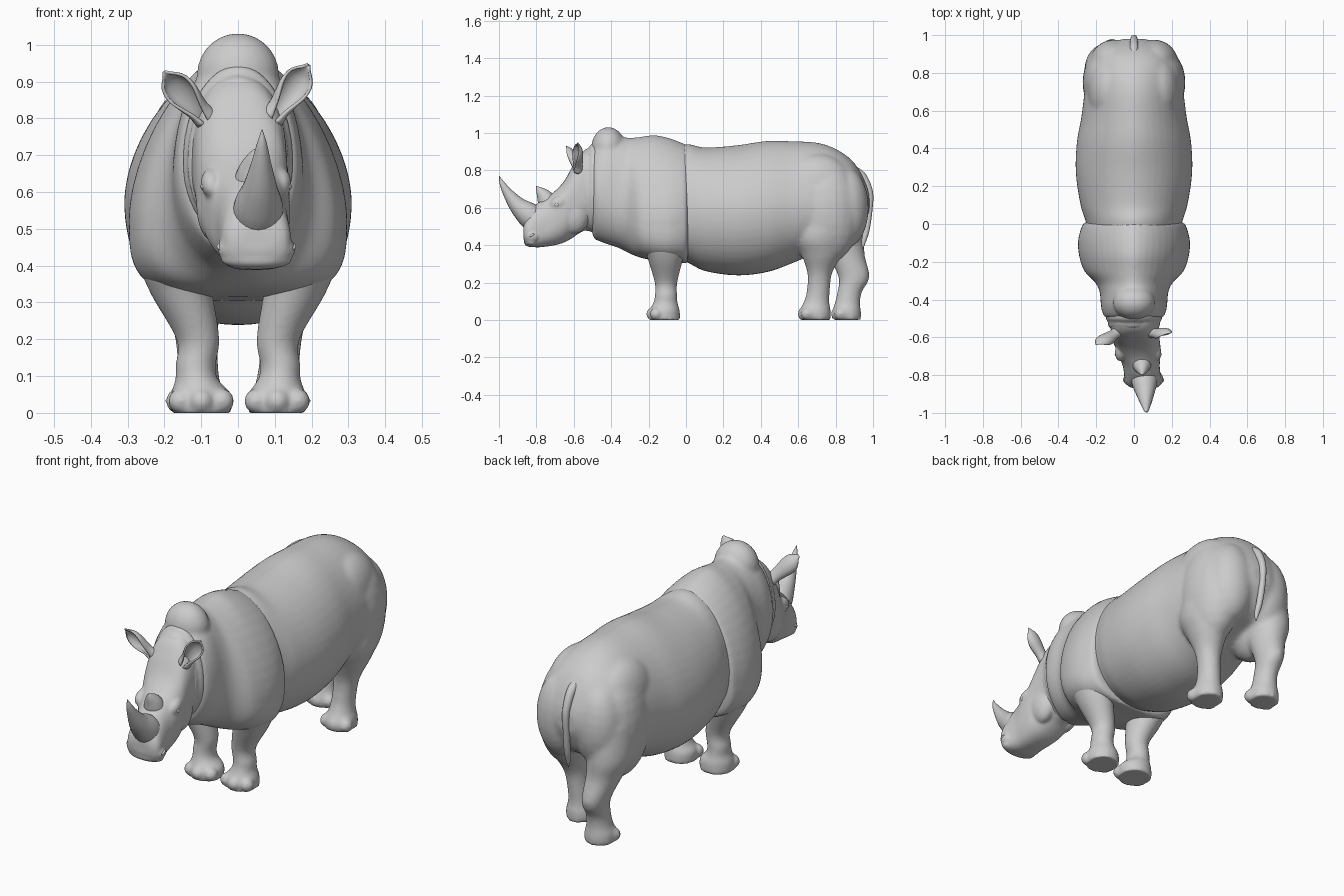
import bpy, bmesh, math
from mathutils import Vector, Matrix


def spow(v, p):
    return math.copysign(abs(v) ** p, v)


def smooth_secs(secs, steps):
    """Catmull-Rom interpolation of section tuples."""
    out = []
    for i in range(len(secs) - 1):
        a, b, c, d = (secs[max(i - 1, 0)], secs[i], secs[i + 1], secs[min(i + 2, len(secs) - 1)])
        for s in range(steps):
            t = s / steps
            out.append([0.5 * (2 * q + (r - p) * t + (2 * p - 5 * q + 4 * r - w) * t * t
                               + (3 * q - p - 3 * r + w) * t ** 3) for p, q, r, w in zip(a, b, c, d)])
    return out + [list(secs[-1])]


def body_ring(s, a):  # y, x, top, bottom, half width, widest z, upper power, lower power
    y, x, zt, zb, hw, zw, pu, pl = s
    up = math.sin(a) >= 0
    p = pu if up else pl
    return Vector((x + hw * spow(math.cos(a), p), y, zw + (zt - zw if up else zw - zb) * spow(math.sin(a), p)))


def leg_ring(s, a):  # z, x, y, x radius, y radius
    z, x, y, rx, ry = s
    return Vector((x + rx * math.cos(a), y + ry * math.sin(a), max(z, 0)))


def loft(bm, secs, ring, n=48, steps=5):
    rows = [[bm.verts.new(ring(s, 2 * math.pi * i / n)) for i in range(n)] for s in smooth_secs(secs, steps)]
    faces = [bm.faces.new((r0[i], r0[(i + 1) % n], r1[(i + 1) % n], r1[i]))
             for r0, r1 in zip(rows, rows[1:]) for i in range(n)]
    faces += [bm.faces.new(rows[0]), bm.faces.new(rows[-1])]
    bmesh.ops.recalc_face_normals(bm, faces=faces)


def ball(bm, c, r, rot=0):
    m = Matrix.Translation(c) @ Matrix.Rotation(rot, 4, 'X') @ Matrix.Diagonal((*r, 1))
    bmesh.ops.create_uvsphere(bm, u_segments=24, v_segments=14, radius=1, matrix=m)


def finish(name, bm, voxel=0, smooth=3):
    me = bpy.data.meshes.new(name)
    bm.to_mesh(me)
    bm.free()
    me.polygons.foreach_set("use_smooth", [True] * len(me.polygons))
    ob = bpy.data.objects.new(name, me)
    bpy.context.collection.objects.link(ob)
    if voxel:
        m = ob.modifiers.new("fuse", 'REMESH')
        m.mode, m.voxel_size, m.use_smooth_shade = 'VOXEL', voxel, True
        s = ob.modifiers.new("soften", 'SMOOTH')
        s.iterations, s.factor = smooth, 0.5
    return ob


def tube(name, pts):
    """Tapered tube through (x, y, z, radius) points."""
    bm = bmesh.new()
    path = smooth_secs(pts, 6)
    rows = []
    for i, (x, y, z, r) in enumerate(path):
        t = Vector(path[min(i + 1, len(path) - 1)][:3]) - Vector(path[max(i - 1, 0)][:3])
        u = t.cross(Vector((1, 0, 0))).normalized()
        w = t.cross(u).normalized()
        rows.append([bm.verts.new(Vector((x, y, z)) + r * (u * math.cos(k * math.pi / 12) + w * math.sin(k * math.pi / 12)))
                     for k in range(24)])
    for r0, r1 in zip(rows, rows[1:]):
        for k in range(24):
            bm.faces.new((r0[k], r0[(k + 1) % 24], r1[(k + 1) % 24], r1[k]))
    bm.faces.new(rows[0])
    bm.faces.new(rows[-1])
    bmesh.ops.recalc_face_normals(bm, faces=bm.faces)
    return finish(name, bm)


def toes(bm, x, y):
    for dx, dy in ((-0.055, -0.045), (0, -0.064), (0.055, -0.045)):
        ball(bm, (x + dx, y + dy, 0.032), (0.034, 0.034, 0.034))


# trunk, haunches and hind legs fused in one skin
bm = bmesh.new()
loft(bm, [(-0.15, 0, .90, .36, .22, .58, 1.05, .9), (0, 0, .94, .31, .252, .58, 1.1, .9),
          (.1, 0, .922, .262, .283, .57, 1.08, .95), (.27, 0, .934, .238, .308, .57, 1.1, .95),
          (.43, 0, .957, .255, .303, .58, 1.12, .95), (.56, 0, .956, .30, .28, .59, 1.1, .95),
          (.7, 0, .948, .36, .262, .61, 1.08, .9), (.8, 0, .915, .40, .25, .62, 1.05, .9),
          (.88, 0, .86, .43, .22, .62, 1, .9), (.93, 0, .795, .47, .175, .62, 1, .9),
          (.965, 0, .72, .54, .11, .62, 1, 1), (.98, 0, .67, .58, .05, .62, 1, 1)], body_ring)
for s in (1, -1):
    ball(bm, (s * .135, .75, .575), (.138, .185, .275))
    ball(bm, (s * .105, .855, .60), (.128, .122, .215))
    ball(bm, (s * .12, .70, .71), (.125, .2, .18))
loft(bm, [(.62, .14, .77, .12, .16), (.45, .152, .72, .112, .14), (.35, .14, .725, .09, .108),
          (.25, .123, .715, .062, .066), (.15, .113, .707, .055, .062), (.09, .11, .697, .06, .07),
          (.05, .11, .690, .073, .084), (0, .11, .690, .075, .084)], leg_ring)
loft(bm, [(.62, -.14, .79, .12, .15), (.45, -.15, .82, .11, .135), (.35, -.135, .855, .085, .1),
          (.23, -.115, .898, .062, .083), (.15, -.11, .875, .055, .066), (.09, -.11, .863, .06, .068),
          (.05, -.11, .86, .073, .075), (0, -.11, .86, .075, .075)], leg_ring)
toes(bm, .11, .692)
toes(bm, -.11, .87)
finish("trunk_and_hind_legs", bm, 0.011, 9)

# shoulder hide with round hump and hanging hem
bm = bmesh.new()
loft(bm, [(-.505, 0, .90, .48, .12, .68, 1, 1), (-.49, 0, .935, .435, .155, .68, 1, 1),
          (-.46, 0, .965, .42, .17, .66, 1, 1), (-.42, 0, .985, .405, .176, .65, 1, .95),
          (-.36, 0, .985, .385, .182, .62, 1.05, .9), (-.31, 0, .974, .36, .205, .58, 1.1, .85),
          (-.25, 0, .978, .335, .262, .54, 1.18, .7), (-.17, 0, .988, .318, .290, .53, 1.2, .6),
          (-.09, 0, .972, .312, .296, .53, 1.18, .57), (-.02, 0, .946, .305, .279, .55, 1.15, .62),
          (.005, 0, .932, .305, .264, .55, 1.15, .7), (.012, 0, .90, .34, .235, .55, 1.15, .8)], body_ring)
ball(bm, (0, -.415, .918), (.112, .092, .113))
finish("shoulder_hide", bm, 0.009, 6)

# front legs
for s, side, cx, r in ((1, "right", .106, .078), (-1, "left", .1, .082)):
    bm = bmesh.new()
    loft(bm, [(.5, s * .185, -.12, .08, .11), (.4, s * .175, -.115, .09, .113), (.32, s * .152, -.11, .083, .092),
              (.2, s * .109, -.107, .058, .06), (.13, s * .115, -.107, .054, .059), (.09, s * .112, -.11, .058, .065),
              (.05, s * cx, -.114, r, .08), (0, s * cx, -.114, r, .082)], leg_ring)
    toes(bm, s * cx, -.114)
    finish("front_leg_" + side, bm, 0.008, 3)

# soft folds of skin round the neck
bm = bmesh.new()
for y, zt, zb, hw in ((-.495, .945, .465, .15), (-.53, .915, .475, .138)):
    loft(bm, [(y + .04, 0, zt - .04, zb + .04, hw - .03, .68, 1, 1), (y + .02, 0, zt - .008, zb + .008, hw - .006, .68, 1, 1),
              (y, 0, zt, zb, hw, .68, 1, 1), (y - .018, 0, zt - .012, zb + .01, hw - .008, .68, 1, 1),
              (y - .03, 0, zt - .04, zb + .04, hw - .03, .68, 1, 1)], body_ring, steps=3)
finish("neck_folds", bm, 0.008, 5)

# head with brows, cheeks, lip and nostril bumps
bm = bmesh.new()
loft(bm, [(-.42, 0, .88, .52, .12, .68, 1, 1), (-.5, 0, .918, .49, .132, .68, .9, 1),
          (-.56, .005, .89, .47, .128, .66, .8, .9), (-.605, .01, .825, .44, .125, .62, .75, .85),
          (-.65, .02, .745, .415, .120, .57, .75, .8), (-.7, .03, .69, .40, .110, .54, .8, .75),
          (-.75, .038, .655, .392, .098, .5, .85, .7), (-.80, .045, .62, .388, .096, .47, .9, .6),
          (-.84, .05, .575, .395, .094, .46, .9, .6), (-.862, .052, .53, .415, .078, .47, .9, .7),
          (-.87, .053, .50, .44, .05, .47, 1, 1)], body_ring)
for s in (1, -1):
    ball(bm, (.022 + s * .095, -.68, .625), (.028, .05, .036), .5)
    ball(bm, (.012 + s * .07, -.60, .56), (.055, .08, .1))
    ball(bm, (.05 + s * .078, -.82, .445), (.028, .035, .03))
ball(bm, (.05, -.825, .415), (.098, .042, .026))
finish("head", bm, 0.007, 6)

# eyes and nostrils
for s, side in ((1, "right"), (-1, "left")):
    bm = bmesh.new()
    ball(bm, (.022 + s * .113, -.69, .615), (.011, .014, .011))
    finish("eye_" + side, bm)
    bm = bmesh.new()
    ball(bm, (.05 + s * .098, -.825, .452), (.01, .016, .007), .5)
    finish("nostril_" + side, bm)

# horns and tail
tube("front_horn", [(.053, -.79, .52, .07), (.056, -.845, .565, .066), (.06, -.90, .612, .047),
                    (.063, -.95, .675, .028), (.065, -.983, .73, .014), (.065, -.998, .77, .001)])
tube("rear_horn", [(.04, -.73, .61, .058), (.042, -.758, .66, .042), (.043, -.783, .693, .021), (.043, -.80, .716, .001)])
tube("tail", [(0, .90, .80, .022), (0, .945, .765, .022), (0, .982, .68, .018), (0, .98, .58, .016),
              (.005, .965, .48, .016), (.01, .95, .42, .012), (.012, .945, .38, .002)])


# cupped ears, closed at the stalk and open toward the tip
def ear(name, base, tip, face):
    base, axis = Vector(base), Vector(tip) - Vector(base)
    side = axis.cross(Vector(face)).normalized()
    front = side.cross(axis).normalized()
    bm = bmesh.new()
    widths = smooth_secs([(.03,), (.028,), (.034,), (.04,), (.034,), (.003,)], 3)
    rows = []
    for i, (w,) in enumerate(widths):
        u = i / (len(widths) - 1)
        amax = 3.0 * (1 - u) + 1.1 * u
        rows.append([bm.verts.new(base + axis * u + side * w * math.sin(a) - front * w * .75 * (math.cos(a) - .3))
                     for a in (amax * (k / 8 - 1) for k in range(17))])
    for r0, r1 in zip(rows, rows[1:]):
        for k in range(16):
            bm.faces.new((r0[k], r0[k + 1], r1[k + 1], r1[k]))
    ob = finish(name, bm)
    m = ob.modifiers.new("thickness", 'SOLIDIFY')
    m.thickness, m.offset = 0.008, 0


ear("ear_left", (-.085, -.565, .80), (-.2, -.64, .925), (-.35, -1, 0))
ear("ear_right", (.09, -.57, .80), (.192, -.58, .945), (.35, -1, 0))
